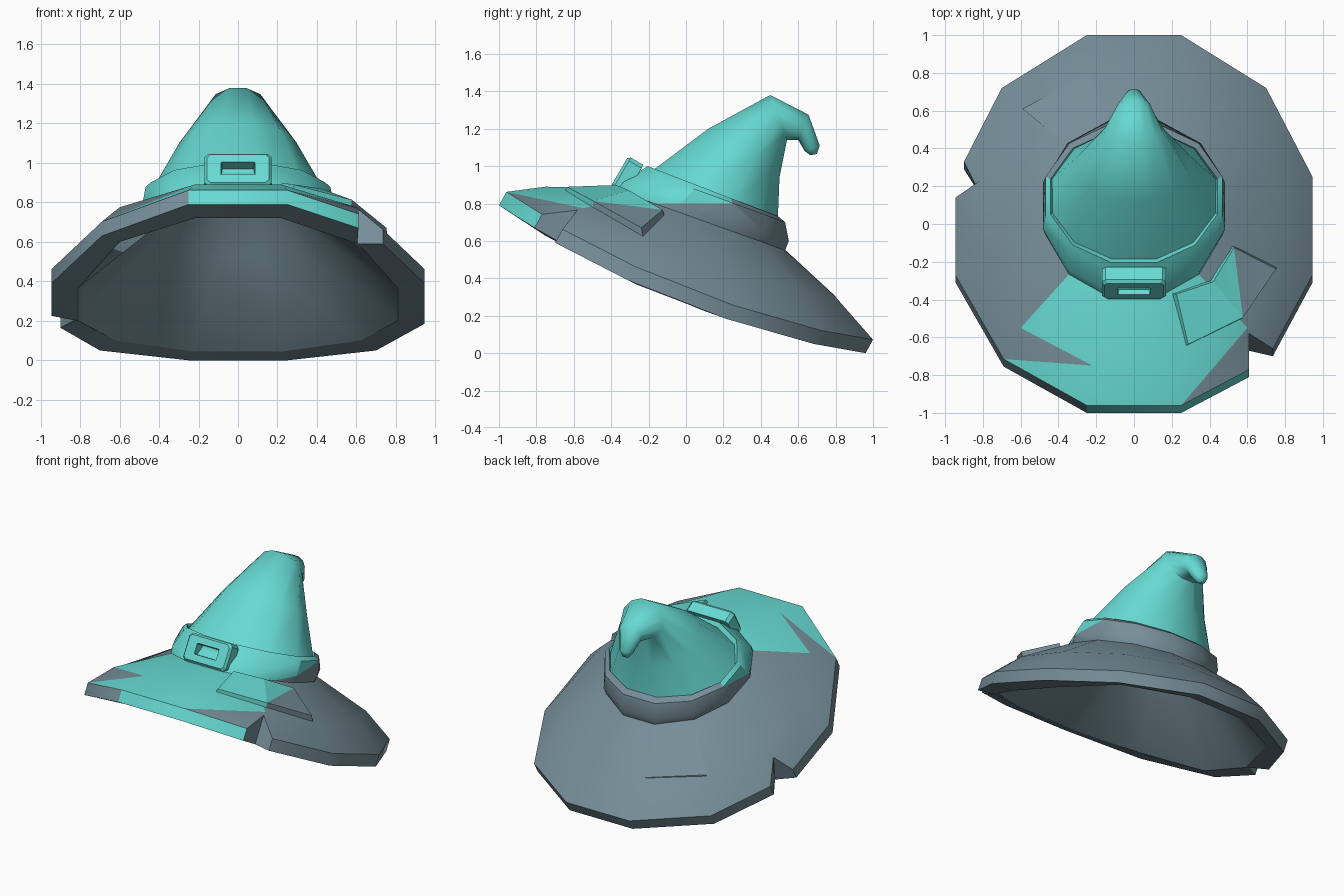
import bpy, bmesh, math
from mathutils import Vector

if "Cube" in bpy.data.objects:
    bpy.data.objects.remove(bpy.data.objects["Cube"])

N = 12


def material(name, rgb):
    m = bpy.data.materials.new(name)
    m.diffuse_color = (*rgb, 1)
    m.use_nodes = True
    m.node_tree.nodes["Principled BSDF"].inputs["Base Color"].default_value = m.diffuse_color
    return m


MATS = [material("teal", (0.135, 0.70, 0.645)), material("slate_grey", (0.18, 0.268, 0.312))]
TEAL, GREY = 0, 1


def finish(name, bm, angle=35, recalc=True):
    if recalc:
        bmesh.ops.recalc_face_normals(bm, faces=bm.faces)
    me = bpy.data.meshes.new(name)
    bm.to_mesh(me)
    bm.free()
    ob = bpy.data.objects.new(name, me)
    bpy.context.collection.objects.link(ob)
    for m in MATS:
        me.materials.append(m)
    bpy.ops.object.select_all(action='DESELECT')
    ob.select_set(True)
    bpy.context.view_layer.objects.active = ob
    bpy.ops.object.shade_smooth_by_angle(angle=math.radians(angle))
    return ob


def ring(front, back, hw):
    """Twelve-sided tilted ring from its front and back (y, z) and half width."""
    f, b = Vector((0, *front)), Vector((0, *back))
    c, k = (f + b) / 2, 1 / math.cos(math.pi / N)
    pts = []
    for i in range(N):
        a = math.radians(15 + 30 * i)
        pts.append(c + (f - c) * math.cos(a) * k + Vector((hw * k * math.sin(a), 0, 0)))
    return pts


def mirrored(half):
    """Right half listed front to back, left half added back to front."""
    return [Vector(p) for p in half] + [Vector((-x, y, z)) for x, y, z in reversed(half)]


def add(bm, pts):
    return [bm.verts.new(p) for p in pts]


def face(bm, verts, mat):
    f = bm.faces.new(verts)
    f.material_index = mat
    return f


def bridge(bm, a, b, mat):
    n = len(a)
    return [face(bm, (a[i], a[(i + 1) % n], b[(i + 1) % n], b[i]), mat) for i in range(n)]


# Brim: notched rim with an arched upper surface
bm = bmesh.new()
low = mirrored([(.25, -1, .79), (.69, -.755, .63), (.945, -.31, .39),
                (.945, .21, .185), (.70, .68, .05), (.25, .96, 0)])
lift = Vector((0, .04, .072))
low_pts = [[p] for p in low]
low_pts[1] = [Vector(p) for p in ((.61, -.81, .67), (.605, -.67, .59), (.735, -.70, .59))]
low_pts[8] = [Vector(p) for p in ((-.90, .29, .165), (-.825, .17, .205), (-.945, .10, .225))]
top_pts = [[p + lift for p in c] for c in low_pts]
top_pts[1][1] = Vector((.61, -.58, .765))
top_pts[8][1] = Vector((-.84, .21, .385))
lows = [add(bm, c) for c in low_pts]
tops = [add(bm, c) for c in top_pts]
mid_pts = mirrored([(.22, -.75, .89), (.60, -.55, .775), (.80, -.18, .59),
                    (.80, .24, .44), (.59, .61, .335), (.24, .80, .30)])
hole_pts = mirrored([(.22, -.87, .72), (.60, -.66, .60), (.81, -.26, .365),
                     (.81, .17, .20), (.62, .60, .10), (.23, .84, .045)])
base_pts = ring((-.39, .88), (.53, .55), .47)
mid, base, hole = add(bm, mid_pts), add(bm, base_pts), add(bm, hole_pts)


def edge_points(ch, k):
    """Rim points from corner k to the next one, passing half of any notch."""
    return (ch[k][1:] or ch[k]) + ch[(k + 1) % N][:2]


for k in range(N):
    j = (k + 1) % N
    o = edge_points(tops, k)
    if k == 0:                                  # front right, grey corner
        face(bm, (o[0], mid[1], mid[0]), TEAL)
        face(bm, o + [mid[1]], GREY)
    elif k == 10:                               # front left, grey wedge
        face(bm, (o[0], o[1], mid[11]), TEAL)
        face(bm, (o[0], mid[11], mid[10]), GREY)
    else:
        face(bm, o + [mid[j], mid[k]], TEAL if k == 11 else GREY)
    face(bm, (mid[k], mid[j], base[j], base[k]), TEAL if k in (10, 11, 0) else GREY)
    face(bm, edge_points(lows, k) + [hole[j], hole[k]], GREY)
flat_low, flat_top = sum(lows, []), sum(tops, [])
for i, f in enumerate(bridge(bm, flat_low, flat_top, GREY)):
    if i in (0, len(flat_low) - 1):             # front edges of the rim
        f.material_index = TEAL
finish("brim", bm)

# Fold: slight raised crease at the back left of the brim
bm = bmesh.new()
corners = [mid_pts[6], mid_pts[7], base_pts[7], base_pts[6]]
upper = add(bm, [p + Vector((0, 0, h)) for p, h in zip(corners, (.004, .009, .006, .003))])
lower = add(bm, [p - Vector((0, 0, .004)) for p in corners])
face(bm, upper, GREY)
face(bm, lower, GREY)
bridge(bm, upper, lower, GREY)
finish("brim_fold", bm)

# Lining: hollow from the opening up into the crown, facing inwards
bm = bmesh.new()
prev = add(bm, hole_pts)
for r in (ring((-.31, .80), (.47, .52), .42), ring((.12, 1.08), (.45, .90), .24)):
    cur = add(bm, r)
    bridge(bm, prev, cur, GREY)
    prev = cur
cap = face(bm, prev, GREY)
cap.normal_update()
if cap.normal.z > 0:
    bmesh.ops.reverse_faces(bm, faces=bm.faces)
finish("lining", bm, 80, recalc=False)

# Hat band: teal above a level line, grey below and behind
bm = bmesh.new()
rows = [add(bm, r) for r in (ring((-.39, .88), (.53, .55), .47),
                             ring((-.36, .92), (.55, .60), .482),
                             ring((-.235, .98), (.53, .70), .468),
                             ring((-.205, 1.0), (.495, .73), .442),
                             ring((-.18, .96), (.48, .69), .43))]
bridge(bm, rows[0], rows[1], GREY)
bridge(bm, rows[1], rows[2], GREY)
bmesh.ops.bisect_plane(bm, geom=bm.verts[:] + bm.edges[:] + bm.faces[:],
                       plane_co=(0, 0, .80), plane_no=(0, 0, 1))
for f in bm.faces:
    f.material_index = TEAL if f.calc_center_median().z > .80 else GREY
for f in bridge(bm, rows[2], rows[3], GREY):
    f.material_index = TEAL if f.calc_center_median().y < .25 else GREY
bridge(bm, rows[3], rows[4], TEAL)
finish("hat_band", bm, 33)

# Crown: cone that bends over at the tip
bm = bmesh.new()
prev = None
for r in (ring((-.20, .96), (.49, .70), .435), ring((.12, 1.20), (.50, .94), .295),
          ring((.45, 1.38), (.54, 1.14), .155), ring((.655, 1.275), (.60, 1.14), .085),
          ring((.715, 1.11), (.635, 1.08), .045), ring((.70, 1.065), (.665, 1.058), .022)):
    cur = add(bm, r)
    if prev:
        bridge(bm, prev, cur, TEAL)
    prev = cur
face(bm, prev, TEAL)
finish("crown", bm, 60)

# Buckle: chamfered frame leaning back against the band
bm = bmesh.new()
up = Vector((0, .09, .155)).normalized()
out = Vector((0, -up.z, up.y))
centre = Vector((0, -.352, .97))


def frame_loop(w, h, cut, depth):
    pts = []
    for sx, sz in ((1, 1), (-1, 1), (-1, -1), (1, -1)):
        pair = [(sx * w, sz * (h - cut)), (sx * (w - cut), sz * h)]
        for x, z in (pair if sx * sz > 0 else reversed(pair)):
            pts.append(centre + Vector((x, 0, 0)) + up * z + out * depth)
    return add(bm, pts)


loops = [frame_loop(.17, .094, .02, -.09), frame_loop(.17, .094, .02, -.012),
         frame_loop(.157, .082, .018, .004), frame_loop(.086, .037, .004, .004),
         frame_loop(.082, .033, .004, -.06)]
for a, b in zip(loops, loops[1:]):
    bridge(bm, a, b, TEAL)
face(bm, loops[0], TEAL)
face(bm, loops[-1], TEAL)
finish("buckle", bm, 30)

# Folded patch sewn on the right of the brim
bm = bmesh.new()
outline = [Vector(p) for p in ((.205, -.37, .895), (.41, -.30, .865), (.525, -.11, .755),
                               (.76, -.23, .655), (.575, -.50, .805), (.27, -.65, .885))]
middle = Vector((.49, -.40, .81))
top = add(bm, [p + (middle - p) * .05 + Vector((.006, 0, .008)) for p in outline])
bottom = add(bm, [p - Vector((.004, 0, .035)) for p in outline])
for idx, mat in (((0, 1, 4, 5), TEAL), ((1, 2, 4), TEAL), ((2, 3, 4), GREY)):
    face(bm, [top[i] for i in idx], mat)
    face(bm, [bottom[i] for i in idx], mat)
for i, f in enumerate(bridge(bm, top, bottom, TEAL)):
    f.material_index = GREY if i in (2, 3) else TEAL
finish("patch", bm, 20)
